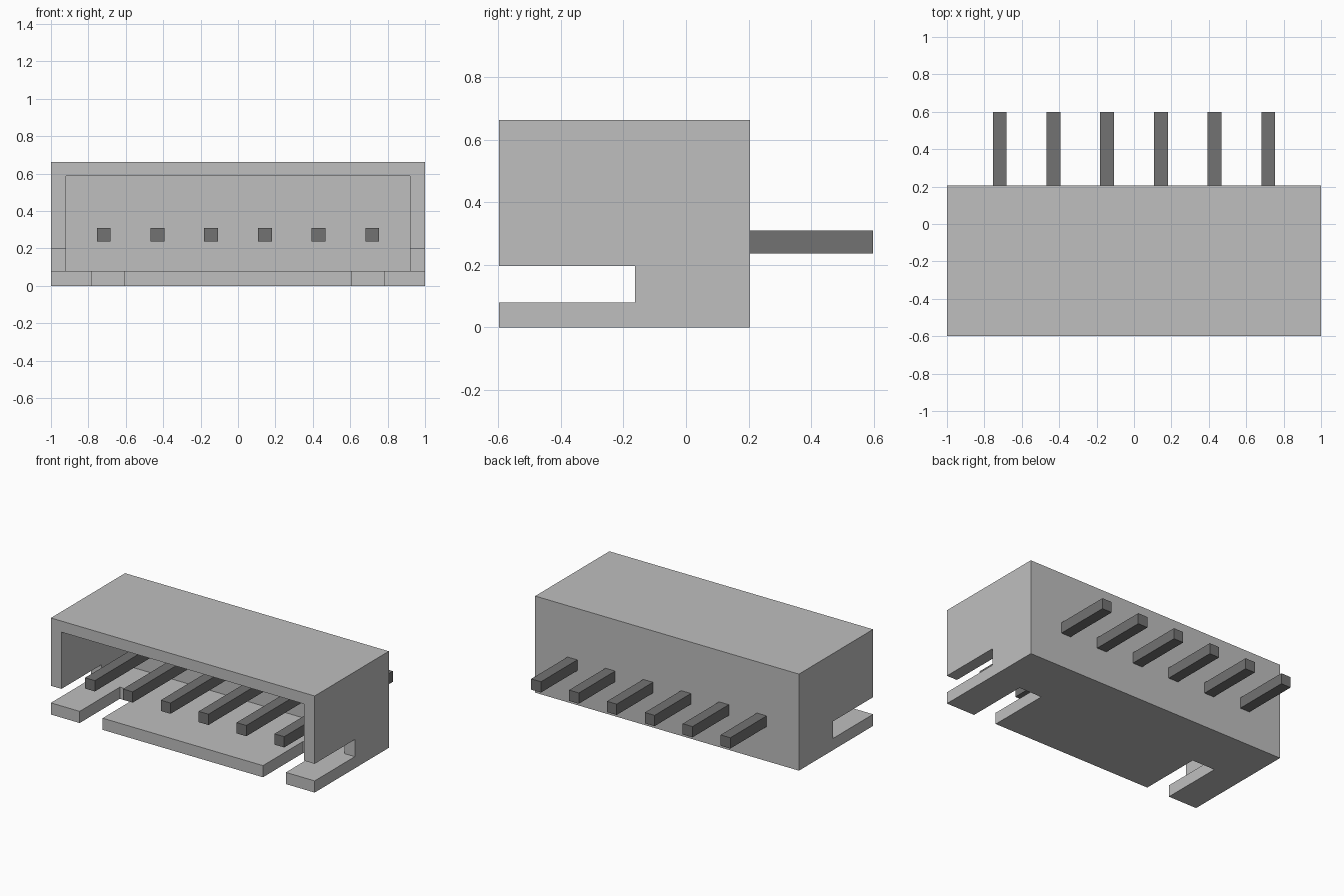
import bpy
import bmesh

if "Cube" in bpy.data.objects:
    bpy.data.objects.remove(bpy.data.objects["Cube"], do_unlink=True)


def material(name, value):
    m = bpy.data.materials.new(name)
    m.use_nodes = True
    colour = (value, value, value, 1)
    m.diffuse_color = colour
    m.node_tree.nodes["Principled BSDF"].inputs["Base Color"].default_value = colour
    return m


def box(name, x, y, z, mat):
    """Axis-aligned box from (min, max) pairs."""
    bm = bmesh.new()
    bmesh.ops.create_cube(bm, size=1)
    for v in bm.verts:
        v.co = [r[0] if c < 0 else r[1] for c, r in zip(v.co, (x, y, z))]
    mesh = bpy.data.meshes.new(name)
    bm.to_mesh(mesh)
    bm.free()
    mesh.materials.append(mat)
    ob = bpy.data.objects.new(name, mesh)
    bpy.context.collection.objects.link(ob)
    return ob


def cut(target, x, y, z):
    """Subtract a box from the target and discard the cutter."""
    cutter = box("cutter", x, y, z, target.data.materials[0])
    cutter.hide_render = True
    bpy.context.view_layer.objects.active = target
    mod = target.modifiers.new("cut", "BOOLEAN")
    mod.operation = "DIFFERENCE"
    mod.solver = "EXACT"
    mod.object = cutter
    bpy.ops.object.modifier_apply(modifier=mod.name)
    bpy.data.objects.remove(cutter, do_unlink=True)


plastic = material("light grey plastic", 0.52)
metal = material("dark grey metal", 0.17)

FRONT, BACK, SLOT_END, FLOOR = -0.598, 0.205, -0.163, 0.08

# Housing: open-fronted shell with side and floor slots
housing = box("housing", (-1, 1), (FRONT, BACK), (0, 0.662), plastic)
cut(housing, (-0.92, 0.92), (FRONT - 0.1, 0.12), (FLOOR, 0.586))
for s in (-1, 1):
    cut(housing, sorted((s * 0.88, s * 1.1)), (FRONT - 0.1, SLOT_END), (FLOOR, 0.197))
    cut(housing, sorted((s * 0.608, s * 0.782)), (FRONT - 0.1, SLOT_END), (-0.1, 0.12))

# Contact pins: one row passing through the back wall
PITCH, HALF = 0.2872, 0.037
for i in range(6):
    cx = (i - 2.5) * PITCH
    box(f"pin_{i + 1}", (cx - HALF, cx + HALF), (-0.578, 0.598),
        (0.273 - HALF, 0.273 + HALF), metal)
